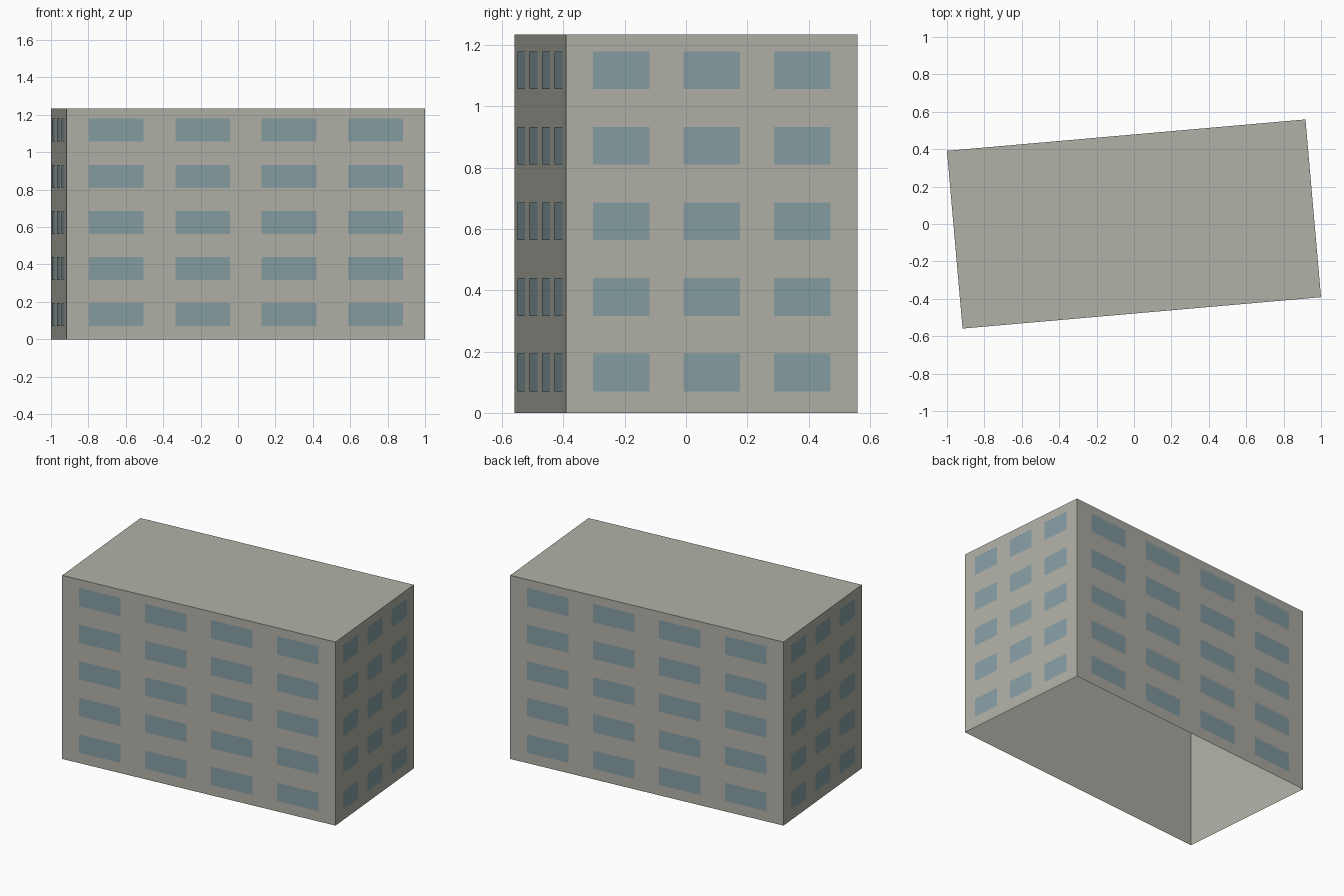
import bpy
import bmesh
from math import radians
from mathutils import Matrix, Vector

cube = bpy.data.objects.get("Cube")
if cube:
    bpy.data.objects.remove(cube, do_unlink=True)

WIDTH, DEPTH, HEIGHT = 1.924, 0.954, 1.235
TURN = Matrix.Rotation(radians(5), 4, "Z")
FLOORS, FLOOR_STEP, FIRST_FLOOR = 5, 0.2465, 0.132
PANE_HEIGHT, PANE_GAP = 0.123, 0.002


def make_material(name, rgb):
    mat = bpy.data.materials.new(name)
    mat.use_nodes = True
    mat.diffuse_color = (*rgb, 1)
    mat.node_tree.nodes["Principled BSDF"].inputs["Base Color"].default_value = (*rgb, 1)
    return mat


def add_object(name, bm, mat):
    mesh = bpy.data.meshes.new(name)
    bm.to_mesh(mesh)
    bm.free()
    mesh.materials.append(mat)
    obj = bpy.data.objects.new(name, mesh)
    obj.matrix_world = TURN
    bpy.context.collection.objects.link(obj)


concrete = make_material("warm grey concrete", (0.445, 0.44, 0.386))
glass = make_material("blue grey glass", (0.238, 0.342, 0.371))

# Building shell: four walls and a flat roof, open underneath
bm = bmesh.new()
bmesh.ops.create_cube(bm, size=1)
bmesh.ops.scale(bm, vec=(WIDTH, DEPTH, HEIGHT), verts=bm.verts)
bmesh.ops.translate(bm, vec=(0, 0, HEIGHT / 2), verts=bm.verts)
floor = [f for f in bm.faces if f.normal.z < -0.5]
bmesh.ops.delete(bm, geom=floor, context="FACES_ONLY")
add_object("building_shell", bm, concrete)


# Window grid: flat panes just outside one wall
def add_windows(name, angle, distance, columns, step, pane_width):
    bm = bmesh.new()
    spin = Matrix.Rotation(radians(angle), 4, "Z")
    for row in range(FLOORS):
        for col in range(columns):
            x = (col - (columns - 1) / 2) * step
            z = FIRST_FLOOR + row * FLOOR_STEP
            corners = [(-1, -1), (1, -1), (1, 1), (-1, 1)]
            bm.faces.new([
                bm.verts.new(spin @ Vector((x + sx * pane_width / 2,
                                            -distance - PANE_GAP,
                                            z + sz * PANE_HEIGHT / 2)))
                for sx, sz in corners])
    add_object(name, bm, glass)


for name, angle in (("front_windows", 0), ("back_windows", 180)):
    add_windows(name, angle, DEPTH / 2, 4, 0.464, 0.293)
for name, angle in (("left_windows", 90), ("right_windows", 270)):
    add_windows(name, angle, WIDTH / 2, 3, 0.296, 0.185)
